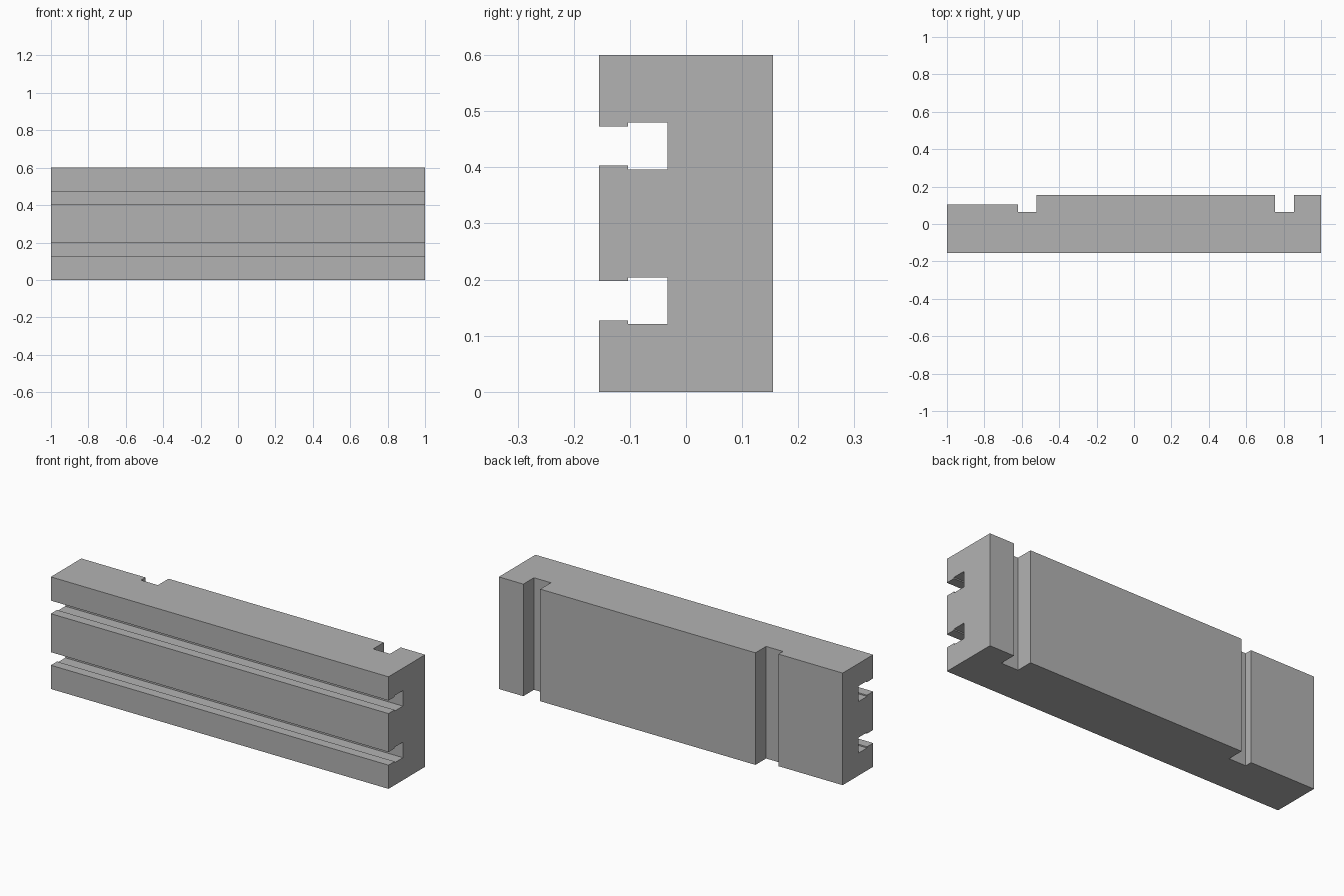
import bpy
import bmesh
from mathutils import Vector

cube = bpy.data.objects.get("Cube")
if cube:
    bpy.data.objects.remove(cube, do_unlink=True)

grey = bpy.data.materials.new("plain grey")
grey.use_nodes = True
colour = (0.45, 0.45, 0.45, 1)
grey.diffuse_color = colour
grey.node_tree.nodes["Principled BSDF"].inputs["Base Color"].default_value = colour


def extrude(name, points, direction):
    """Sweep a closed outline of 3D points along a direction."""
    bm = bmesh.new()
    face = bm.faces.new([bm.verts.new(p) for p in points])
    swept = bmesh.ops.extrude_face_region(bm, geom=[face])["geom"]
    bmesh.ops.translate(bm, vec=Vector(direction),
                        verts=[v for v in swept if isinstance(v, bmesh.types.BMVert)])
    bmesh.ops.recalc_face_normals(bm, faces=bm.faces)
    mesh = bpy.data.meshes.new(name)
    bm.to_mesh(mesh)
    bm.free()
    mesh.materials.append(grey)
    obj = bpy.data.objects.new(name, mesh)
    bpy.context.collection.objects.link(obj)
    return obj


# Block section with two stepped slots in the front
front, back, height = -0.155, 0.155, 0.6
lip, floor = -0.103, -0.033


def slot(middle):
    mouth, pocket = 0.035, 0.0415
    half = [(front, mouth), (lip, mouth), (lip, pocket), (floor, pocket)]
    return ([(y, middle - z) for y, z in half]
            + [(y, middle + z) for y, z in reversed(half)])


section = ([(front, 0)] + slot(0.162) + slot(0.438)
           + [(front, height), (back, height), (back, 0)])
block = extrude("slotted_block", [(-1, y, z) for y, z in section], (2, 0, 0))

# Vertical groove and stepped end cut into the back
groove_floor, step, outside = 0.065, 0.103, 0.3
cuts = {
    "groove_cutter": [(0.755, groove_floor), (0.855, groove_floor),
                      (0.855, outside), (0.755, outside)],
    "step_cutter": [(-1.1, step), (-0.62, step), (-0.62, groove_floor),
                    (-0.52, groove_floor), (-0.52, outside), (-1.1, outside)],
}
for name, outline in cuts.items():
    cutter = extrude(name, [(x, y, -0.1) for x, y in outline], (0, 0, height + 0.2))
    cutter.hide_render = True
    cutter.hide_set(True)
    cut = block.modifiers.new(name, "BOOLEAN")
    cut.operation = "DIFFERENCE"
    cut.solver = "EXACT"
    cut.object = cutter
